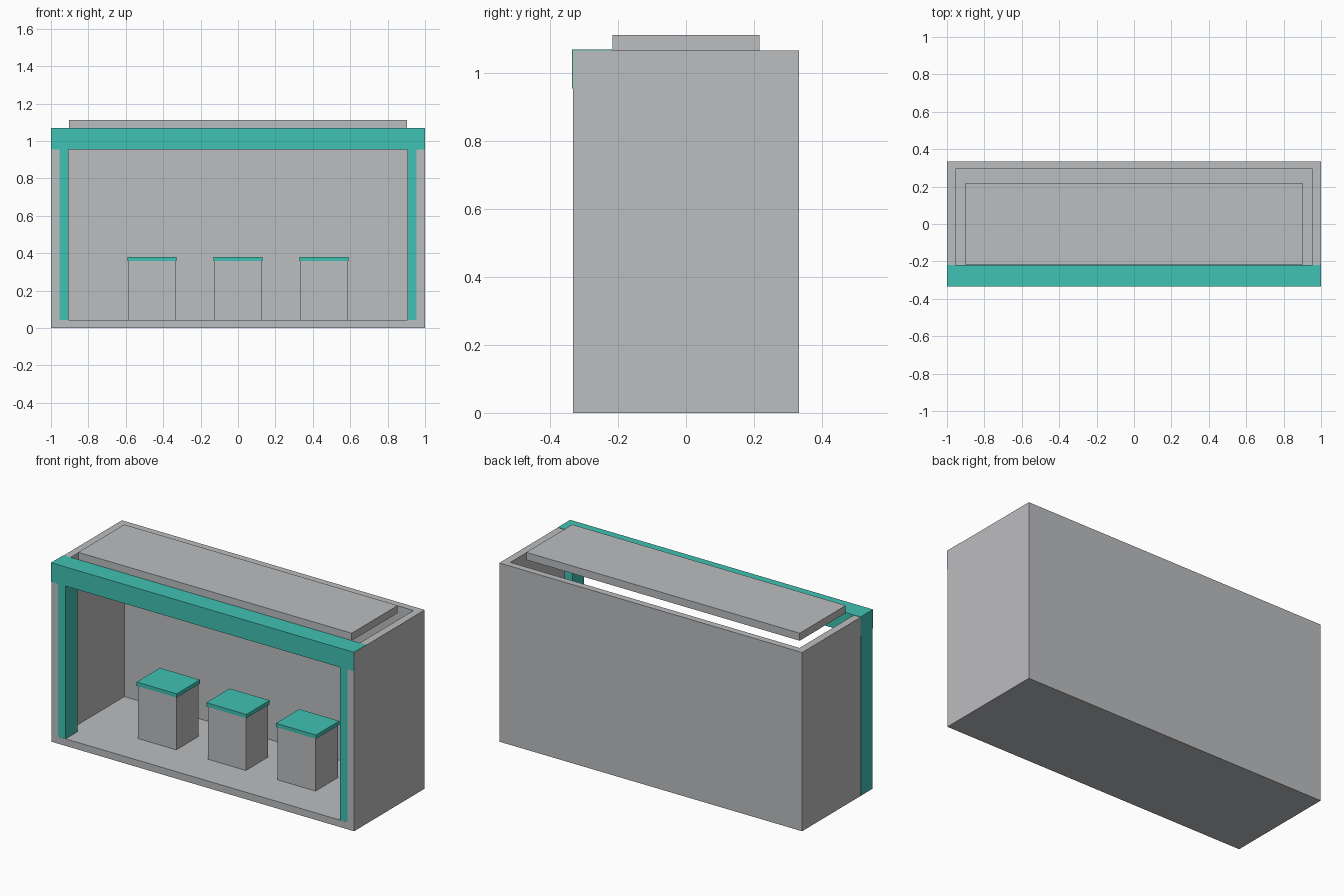
import bpy, bmesh

if "Cube" in bpy.data.objects:
    bpy.data.objects.remove(bpy.data.objects["Cube"])


def material(name, rgb):
    m = bpy.data.materials.new(name)
    m.diffuse_color = (*rgb, 1)
    m.use_nodes = True
    m.node_tree.nodes["Principled BSDF"].inputs["Base Color"].default_value = m.diffuse_color
    return m


GREY = material("light_grey", (0.503, 0.509, 0.525))
TEAL = material("teal", (0.051, 0.539, 0.451))


def prism(name, outline, z0, z1, mat):
    """Extrude a flat outline (x, y) from z0 up to z1."""
    bm = bmesh.new()
    face = bm.faces.new([bm.verts.new((x, y, z0)) for x, y in outline])
    ext = bmesh.ops.extrude_face_region(bm, geom=[face], use_keep_orig=True)
    for v in ext["geom"]:
        if isinstance(v, bmesh.types.BMVert):
            v.co.z = z1
    bmesh.ops.recalc_face_normals(bm, faces=bm.faces)
    mesh = bpy.data.meshes.new(name)
    bm.to_mesh(mesh)
    bm.free()
    mesh.materials.append(mat)
    ob = bpy.data.objects.new(name, mesh)
    bpy.context.collection.objects.link(ob)
    return ob


def box(name, x0, x1, y0, y1, z0, z1, mat):
    return prism(name, [(x0, y0), (x1, y0), (x1, y1), (x0, y1)], z0, z1, mat)


W, D, H = 1.0, 0.333, 1.067      # half width, half depth, wall height
IN_X, IN_Y = 0.955, 0.293        # inner faces of side and back walls
E = 0.0006                       # tiny offset between flush faces

# U-shaped side and back walls, open at front and top
prism("walls", [(-W, -D), (-IN_X, -D), (-IN_X, IN_Y), (IN_X, IN_Y),
                (IN_X, -D), (W, -D), (W, D), (-W, D)], 0, H, GREY)
box("floor", -IN_X, IN_X, -D, IN_Y, 0, 0.042, GREY)

# Front posts and the beam over the opening
box("left_post", -W - E, -0.905, -D + E, -0.22, E, 0.955, TEAL)
box("right_post", 0.905, W - E, -D + E, -0.22, E, 0.955, TEAL)
box("front_beam", -W - E, W - E, -D - 0.002, -0.218, 0.955, H + 0.002, TEAL)

# Raised roof panel with a gap around it
box("roof_panel", -0.903, 0.903, -0.217, 0.217, H, 1.112, GREY)

# Three stools
for i, x in enumerate((-0.46, 0, 0.46)):
    box(f"stool_base_{i + 1}", x - 0.126, x + 0.126, -0.105, 0.105, 0.042, 0.357, GREY)
    box(f"stool_seat_{i + 1}", x - 0.132, x + 0.132, -0.11, 0.11, 0.357, 0.38, TEAL)
